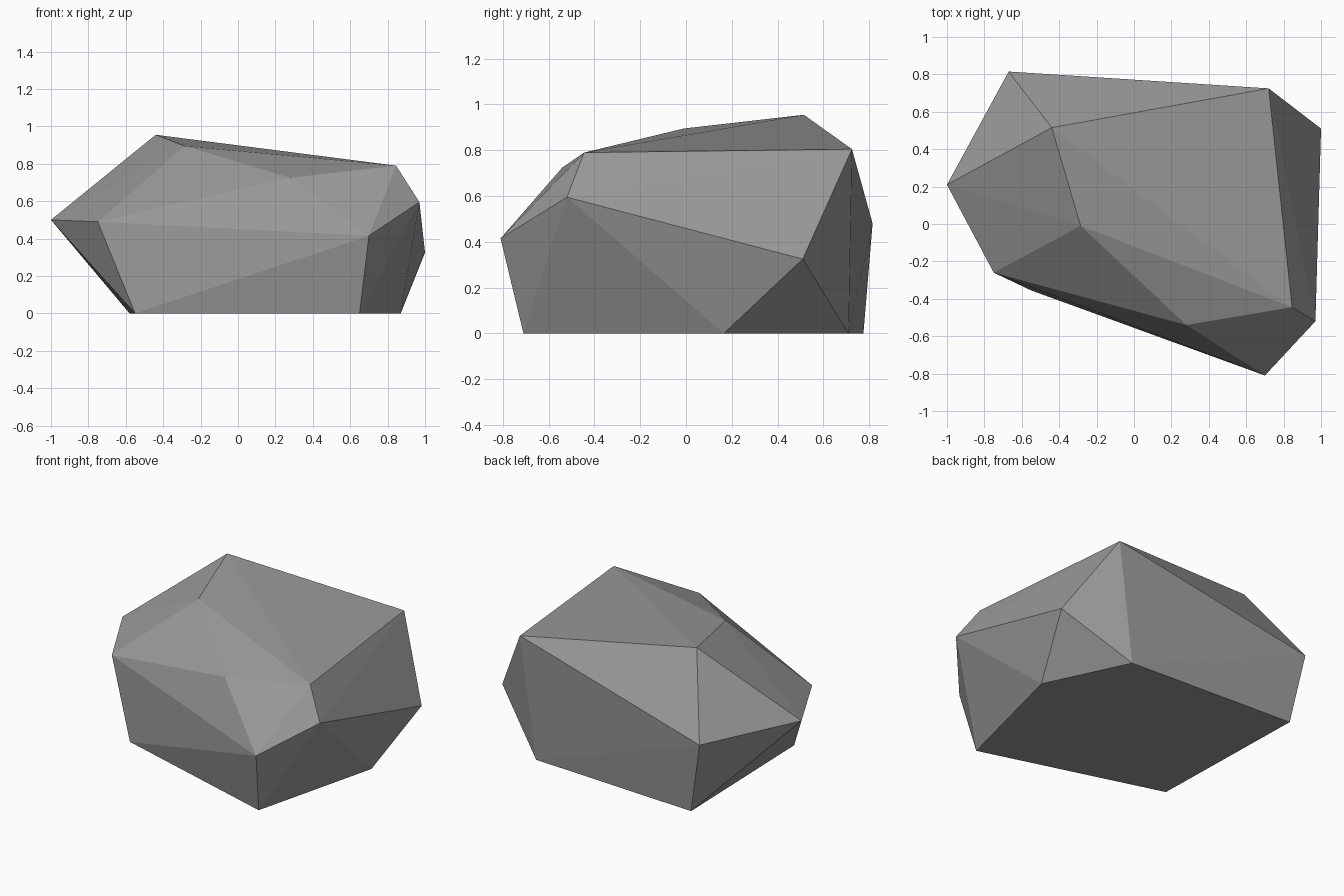
import bpy
import bmesh
import math

# Remove the default cube
default_cube = bpy.data.objects.get("Cube")
if default_cube is not None:
    bpy.data.objects.remove(default_cube, do_unlink=True)


def make_material(name, grey):
    """Create one flat material with matching viewport and render colour."""
    material = bpy.data.materials.new(name)
    material.use_nodes = True
    colour = (grey, grey, grey, 1)
    material.diffuse_color = colour
    shader = material.node_tree.nodes["Principled BSDF"]
    shader.inputs["Base Color"].default_value = colour
    shader.inputs["Roughness"].default_value = 1
    return material


def make_hull(name, rings, material):
    """Wrap a faceted convex shell around rings of corner points."""
    mesh_builder = bmesh.new()
    for ring in rings:
        for corner in ring:
            mesh_builder.verts.new(corner)
    bmesh.ops.convex_hull(mesh_builder, input=mesh_builder.verts[:])

    # Merge the flat underside into a single face
    bmesh.ops.dissolve_limit(
        mesh_builder,
        angle_limit=math.radians(0.3),
        verts=mesh_builder.verts[:],
        edges=mesh_builder.edges[:],
    )
    bmesh.ops.recalc_face_normals(mesh_builder, faces=mesh_builder.faces[:])

    mesh = bpy.data.meshes.new(name)
    mesh_builder.to_mesh(mesh)
    mesh_builder.free()
    mesh.materials.append(material)
    for polygon in mesh.polygons:
        polygon.use_smooth = False

    rock_object = bpy.data.objects.new(name, mesh)
    bpy.context.scene.collection.objects.link(rock_object)
    return rock_object


# Flat footprint resting on the ground
base_ring = [
    (0.65, -0.71, 0),
    (0.87, 0.165, 0),
    (0.61, 0.71, 0),
    (-0.58, 0.775, 0),
    (-0.55, -0.355, 0),
]

# Widest belt of corners around the middle
belly_ring = [
    (0.7, -0.81, 0.415),
    (0.97, -0.52, 0.595),
    (1, 0.51, 0.325),
    (-0.67, 0.815, 0.48),
    (-1, 0.21, 0.5),
    (-0.75, -0.26, 0.49),
]

# Sloping crown
crown_ring = [
    (0.28, -0.54, 0.725),
    (0.845, -0.445, 0.79),
    (0.72, 0.725, 0.805),
    (-0.44, 0.515, 0.955),
    (-0.285, -0.01, 0.895),
]

stone_grey = make_material("stone grey", 0.32)
make_hull("boulder", [base_ring, belly_ring, crown_ring], stone_grey)
